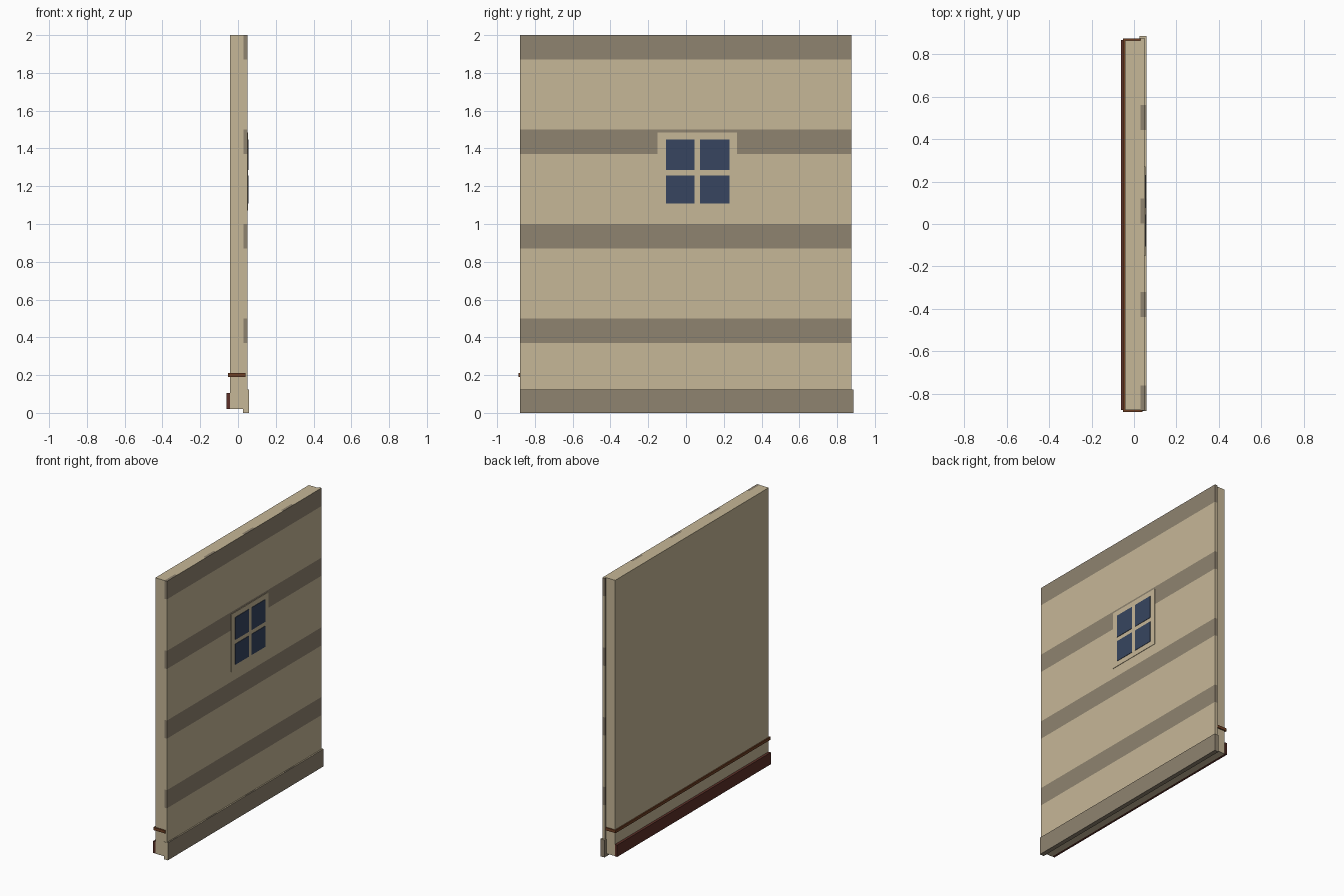
import bpy, bmesh
from mathutils import Vector

if "Cube" in bpy.data.objects:
    bpy.data.objects.remove(bpy.data.objects["Cube"])


def material(name, rgb):
    m = bpy.data.materials.new(name)
    lin = [((c / 255 + 0.055) / 1.055) ** 2.4 for c in rgb]
    m.diffuse_color = (*lin, 1)
    m.use_nodes = True
    m.node_tree.nodes["Principled BSDF"].inputs["Base Color"].default_value = m.diffuse_color
    return m


BEIGE = material("beige", (198, 183, 151))
STRIPE = material("grey brown", (143, 131, 112))
GLASS = material("dark blue glass", (55, 69, 96))
RAIL = material("brown wood", (112, 64, 36))
SKIRT = material("dark red brown", (92, 48, 40))


def box(name, x, y, z, mats, cuts_y=(), cuts_z=(), rule=None):
    bm = bmesh.new()
    bmesh.ops.create_cube(bm, size=1)
    for v in bm.verts:
        v.co = [(a + b) / 2 + c * (b - a) for (a, b), c in zip((x, y, z), v.co)]
    for axis, cuts in ((1, cuts_y), (2, cuts_z)):
        for c in cuts:
            co, no = Vector((0, 0, 0)), Vector((0, 0, 0))
            co[axis], no[axis] = c, 1
            bmesh.ops.bisect_plane(bm, geom=bm.verts[:] + bm.edges[:] + bm.faces[:],
                                   plane_co=co, plane_no=no)
    bm.normal_update()
    if rule:
        for f in bm.faces:
            f.material_index = rule(f.calc_center_median(), f.normal)
    me = bpy.data.meshes.new(name)
    bm.to_mesh(me)
    bm.free()
    for m in mats:
        me.materials.append(m)
    ob = bpy.data.objects.new(name, me)
    bpy.context.collection.objects.link(ob)
    return ob


# stripe bands: by height on upright faces, by length on top faces
Z_BANDS = [(0.37 + 0.5 * i, 0.5 + 0.5 * i) for i in range(4)]
Y_BANDS = [(-0.877 + 0.44 * i, -0.76 + 0.44 * i) for i in range(4)]
CUTS_Y = [c for band in Y_BANDS for c in band][1:]
CUTS_Z = [c for band in Z_BANDS for c in band][:-1]


def inside(v, bands):
    return int(any(a < v < b for a, b in bands))


def panel_rule(c, n):
    return inside(c.y, Y_BANDS) if abs(n.z) > 0.5 else inside(c.z, Z_BANDS)


def plinth_rule(c, n):
    if n.z > 0.5:
        return inside(c.y, Y_BANDS)
    return 0 if n.y < -0.5 else 1


# wall core and striped outer cladding
box("wall_core", (-0.043, 0.03), (-0.877, 0.865), (0.02, 2), [BEIGE])
box("outer_cladding", (0.03, 0.05), (-0.878, 0.877), (0.02, 2),
    [BEIGE, STRIPE], CUTS_Y, CUTS_Z, panel_rule)
box("outer_plinth", (0.027, 0.059), (-0.88, 0.886), (0, 0.125),
    [BEIGE, STRIPE], CUTS_Y, (), plinth_rule)

# inner trim
box("inner_skirting", (-0.061, -0.043), (-0.875, 0.867), (0.02, 0.105), [SKIRT])
box("inner_rail", (-0.052, 0.04), (-0.886, 0.873), (0.19, 0.21), [RAIL])

# window: raised frame with four panes
box("window_frame", (0.045, 0.053), (-0.15, 0.27), (1.072, 1.485), [BEIGE])
for i, y in enumerate([(-0.107, 0.045), (0.075, 0.23)]):
    for j, z in enumerate([(1.108, 1.257), (1.287, 1.448)]):
        box(f"window_pane_{i}_{j}", (0.05, 0.056), y, z, [GLASS])
